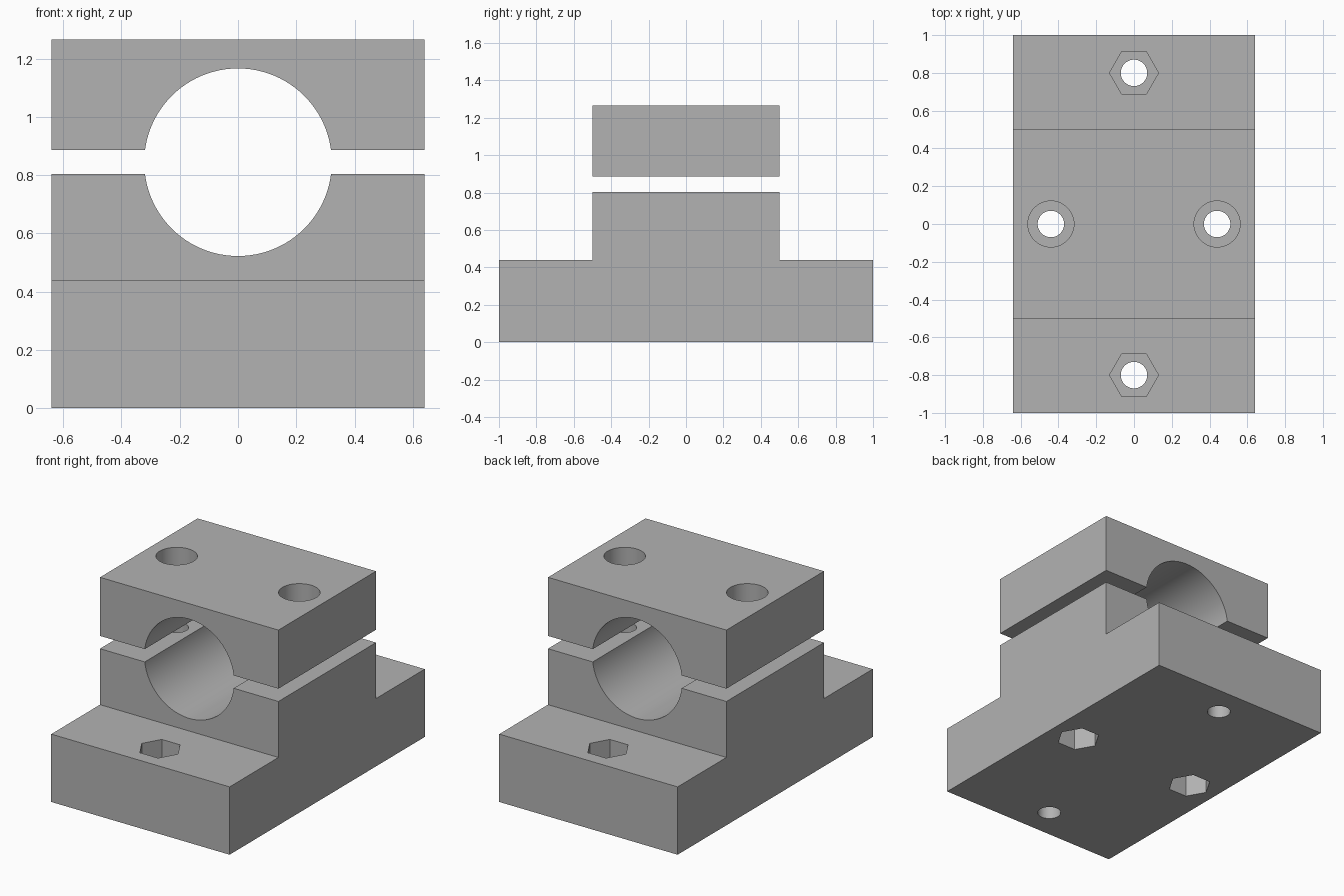
import bpy, bmesh, math
from mathutils import Matrix

default = bpy.data.objects.get("Cube")
if default:
    bpy.data.objects.remove(default, do_unlink=True)

WIDTH = 1.28
BORE_RADIUS, BORE_Z = 0.322, 0.844
HOLE_RADIUS, HEAD_RADIUS, NUT_RADIUS = 0.07, 0.122, 0.13
POCKET = 0.2
CLAMP_X, MOUNT_Y = 0.44, 0.8
BASE_Z, SADDLE_Z, CAP_Z, TOP_Z = 0.44, 0.803, 0.886, 1.266

grey = bpy.data.materials.new("plain grey")
grey.use_nodes = True
colour = (0.45, 0.45, 0.45, 1)
grey.diffuse_color = colour
grey.node_tree.nodes["Principled BSDF"].inputs["Base Color"].default_value = colour


def make_object(name, bm):
    bmesh.ops.recalc_face_normals(bm, faces=bm.faces)
    mesh = bpy.data.meshes.new(name)
    bm.to_mesh(mesh)
    bm.free()
    mesh.materials.append(grey)
    obj = bpy.data.objects.new(name, mesh)
    bpy.context.collection.objects.link(obj)
    return obj


def extruded_block(name, profile):
    """Extrude a (y, z) outline across the full width."""
    bm = bmesh.new()
    face = bm.faces.new([bm.verts.new((-WIDTH / 2, y, z)) for y, z in profile])
    result = bmesh.ops.extrude_face_region(bm, geom=[face])
    verts = [v for v in result["geom"] if isinstance(v, bmesh.types.BMVert)]
    bmesh.ops.translate(bm, verts=verts, vec=(WIDTH, 0, 0))
    return make_object(name, bm)


def drill(target, name, radius, x, y, bottom, top, sides=48):
    """Cut a vertical hole or polygonal pocket."""
    bm = bmesh.new()
    place = Matrix.Translation((x, y, (bottom + top) / 2))
    bmesh.ops.create_cone(bm, cap_ends=True, segments=sides, radius1=radius,
                          radius2=radius, depth=top - bottom, matrix=place)
    # A hexagon starts with a corner on the y axis: turn it to point along x
    if sides == 6:
        corner = bm.verts[:][0].co
        turn = -math.atan2(corner.y - y, corner.x - x)
        bmesh.ops.rotate(bm, verts=bm.verts, cent=(x, y, 0),
                         matrix=Matrix.Rotation(turn, 3, "Z"))
    cut(target, make_object(name, bm))


def drill_bore(target):
    """Cut the horizontal shaft bore along y."""
    bm = bmesh.new()
    place = Matrix.Translation((0, 0, BORE_Z)) @ Matrix.Rotation(math.pi / 2, 4, "X")
    bmesh.ops.create_cone(bm, cap_ends=True, segments=96, radius1=BORE_RADIUS,
                          radius2=BORE_RADIUS, depth=3, matrix=place)
    cut(target, make_object("bore_cutter", bm))


def cut(target, cutter):
    cutter.hide_render = True
    mod = target.modifiers.new(cutter.name, "BOOLEAN")
    mod.operation, mod.solver, mod.object = "DIFFERENCE", "EXACT", cutter
    bpy.context.view_layer.objects.active = target
    bpy.ops.object.modifier_apply(modifier=mod.name)
    bpy.data.objects.remove(cutter, do_unlink=True)


# Stepped base with the lower half of the bore
base = extruded_block("clamp_base", [
    (-1, 0), (1, 0), (1, BASE_Z), (0.5, BASE_Z),
    (0.5, SADDLE_Z), (-0.5, SADDLE_Z), (-0.5, BASE_Z), (-1, BASE_Z)])

# Loose cap with the upper half of the bore
cap = extruded_block("clamp_cap", [
    (-0.5, CAP_Z), (0.5, CAP_Z), (0.5, TOP_Z), (-0.5, TOP_Z)])

for part in (base, cap):
    drill_bore(part)

for side in (-1, 1):
    # Clamp screws: round head recess in the cap, nut pocket under the base
    x = side * CLAMP_X
    drill(cap, "clamp_hole", HOLE_RADIUS, x, 0, 0.5, 1.5)
    drill(cap, "head_recess", HEAD_RADIUS, x, 0, TOP_Z - POCKET, 1.5)
    drill(base, "clamp_hole", HOLE_RADIUS, x, 0, -0.1, 1)
    drill(base, "clamp_nut_pocket", NUT_RADIUS, x, 0, -0.1, POCKET, 6)
    # Mounting screws: nut pocket on each step of the base
    y = side * MOUNT_Y
    drill(base, "mount_hole", HOLE_RADIUS, 0, y, -0.1, 1)
    drill(base, "mount_nut_pocket", NUT_RADIUS, 0, y, BASE_Z - POCKET, 1, 6)

# Smooth the round walls and keep every edge crisp
for part in (base, cap):
    bpy.ops.object.select_all(action="DESELECT")
    part.select_set(True)
    bpy.context.view_layer.objects.active = part
    bpy.ops.object.shade_smooth_by_angle(angle=math.radians(30))
